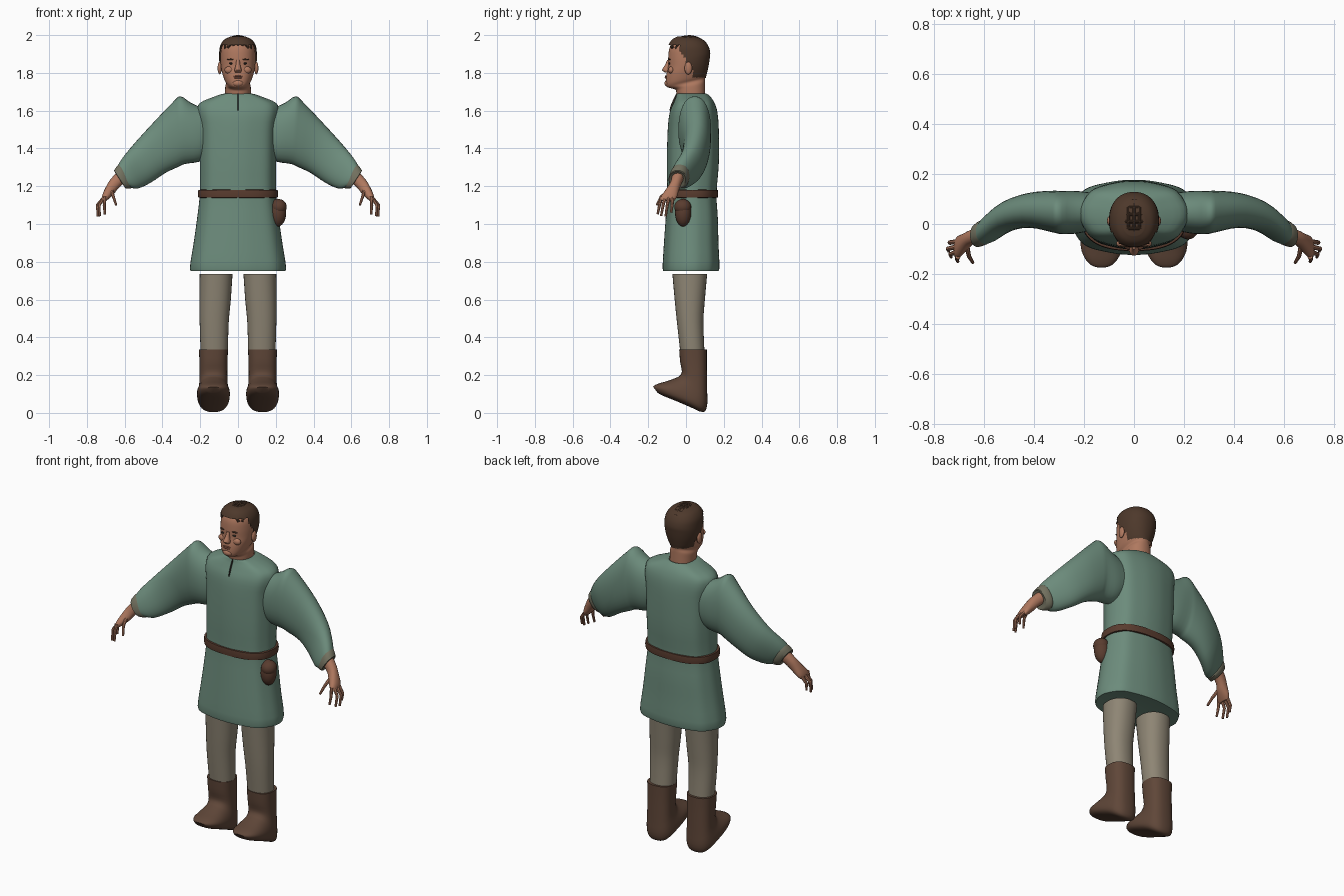
import bpy, bmesh, math
from mathutils import Vector

if "Cube" in bpy.data.objects:
    bpy.data.objects.remove(bpy.data.objects["Cube"])


def material(name, rgb):
    m = bpy.data.materials.new(name)
    m.use_nodes = True
    m.diffuse_color = (*rgb, 1)
    m.node_tree.nodes["Principled BSDF"].inputs["Base Color"].default_value = (*rgb, 1)
    return m


GREEN = material("green cloth", (.15, .26, .20))
CUFF = material("cuff trim", (.17, .165, .115))
LINEN = material("linen trousers", (.27, .235, .175))
BOOT = material("boot leather", (.115, .062, .040))
BELT = material("belt leather", (.10, .045, .028))
SKIN = material("skin", (.43, .19, .115))
LIPS = material("lips", (.30, .11, .07))
HAIR = material("brown hair", (.075, .04, .024))
DARK = material("dark line", (.03, .025, .02))


def finish(name, bm, mat):
    bmesh.ops.recalc_face_normals(bm, faces=bm.faces)
    me = bpy.data.meshes.new(name)
    bm.to_mesh(me)
    bm.free()
    me.materials.append(mat)
    ob = bpy.data.objects.new(name, me)
    bpy.context.collection.objects.link(ob)
    return ob


def smooth_rings(rings, sub):
    """Catmull-Rom interpolation between the given rings."""
    out = []
    for i in range(len(rings) - 1):
        p = [rings[max(0, min(len(rings) - 1, i + k))] for k in (-1, 0, 1, 2)]
        for s in range(sub):
            t = s / sub
            out.append([.5 * (2*b + (c - a)*t + (2*a - 5*b + 4*c - d)*t*t + (3*b - a - 3*c + d)*t**3)
                        for a, b, c, d in zip(*p)])
    return out + [list(rings[-1])]


def loft(name, rings, mat, axis="x", side=1, shift=0, sub=3, n=32, power=2.2, ripple=0, keep=None):
    """Skin rings (p1, z1, p2, z2, offset, half width); the width runs along the axis."""
    bm = bmesh.new()
    loops = []
    for p1, z1, p2, z2, off, hw in smooth_rings(rings, sub):
        loop = []
        for k in range(n):
            t = 2 * math.pi * k / n
            c, s = (math.copysign(abs(f) ** (2 / power), f) for f in (math.cos(t), math.sin(t)))
            r = 1 + ripple * math.cos(8 * t)
            p = (p1 + p2) / 2 + (p1 - p2) / 2 * c * r
            z = (z1 + z2) / 2 + (z1 - z2) / 2 * c * r
            w = off + hw * s * r
            x, y = (w, p) if axis == "x" else (p, w)
            loop.append(bm.verts.new((side * (x + shift), y, z)))
        loops.append(loop)
    for a, b in zip(loops, loops[1:]):
        for k in range(n):
            bm.faces.new((a[k], a[(k + 1) % n], b[(k + 1) % n], b[k]))
    bm.faces.new(loops[0])
    bm.faces.new(loops[-1])
    if keep:
        bad = [f for f in bm.faces if not keep(f.calc_center_median())]
        bmesh.ops.delete(bm, geom=bad, context="FACES")
    return finish(name, bm, mat)


def ellipsoid(name, centre, radii, mat):
    bm = bmesh.new()
    bmesh.ops.create_uvsphere(bm, u_segments=20, v_segments=12, radius=1)
    for v in bm.verts:
        v.co = Vector(centre) + Vector(a * b for a, b in zip(v.co, radii))
    return finish(name, bm, mat)


def tubes(name, paths, radius, mat, tip=1.0):
    """Several round tubes, optionally tapered, as one mesh object."""
    cu = bpy.data.curves.new(name, "CURVE")
    cu.dimensions = "3D"
    cu.bevel_depth, cu.bevel_resolution, cu.use_fill_caps = radius, 2, True
    for pts in paths:
        sp = cu.splines.new("POLY")
        sp.points.add(len(pts) - 1)
        for i, (pt, co) in enumerate(zip(sp.points, pts)):
            pt.co = (*co, 1)
            pt.radius = 1 + (tip - 1) * i / (len(pts) - 1)
    tmp = bpy.data.objects.new(name, cu)
    bm = bmesh.new()
    bpy.context.collection.objects.link(tmp)
    bpy.context.view_layer.update()
    me = bpy.data.meshes.new_from_object(tmp.evaluated_get(bpy.context.evaluated_depsgraph_get()))
    bm.from_mesh(me)
    bpy.data.objects.remove(tmp)
    bpy.data.meshes.remove(me)
    return finish(name, bm, mat)


def level(z, front, back, half):
    return (front, z, back, z, 0, half)


# Tunic, belt, collar slit and pouch
loft("tunic", [level(.752, -.11, .16, .235), level(.765, -.122, .175, .252), level(.9, -.115, .17, .232),
               level(1.03, -.106, .167, .214), level(1.16, -.098, .16, .2), level(1.32, -.1, .172, .2),
               level(1.5, -.095, .172, .203), level(1.59, -.085, .165, .215), level(1.64, -.065, .15, .2),
               level(1.672, -.052, .13, .13), level(1.69, -.047, .108, .075), level(1.68, -.035, .1, .06)],
     GREEN, power=2.5, ripple=.012, n=64)
loft("belt", [level(1.138, -.095, .155, .195), level(1.14, -.106, .168, .21), level(1.16, -.108, .17, .213),
              level(1.18, -.106, .168, .21), level(1.182, -.095, .155, .195)], BELT, power=2.5, sub=1, n=64)
loft("collar_slit", [(-.089, 1.6, -.075, 1.6, 0, .003), (-.076, 1.64, -.06, 1.64, 0, .003),
                     (-.052, 1.69, -.04, 1.685, 0, .003)], DARK, n=8)
ellipsoid("pouch", (.21, -.015, 1.06), (.045, .043, .074), BELT)
ellipsoid("pouch_flap", (.216, -.017, 1.09), (.042, .045, .042), BELT)

# Head with neck
head = [(-.04, 1.65, .10, 1.67, 0, .068), (-.05, 1.69, .10, 1.72, 0, .068), (-.058, 1.712, .10, 1.75, 0, .067),
        (-.098, 1.724, .10, 1.77, 0, .062), (-.107, 1.745, .105, 1.79, 0, .073), (-.104, 1.79, .114, 1.83, 0, .086),
        (-.095, 1.83, .12, 1.87, 0, .092), (-.094, 1.88, .122, 1.9, 0, .093), (-.088, 1.93, .112, 1.935, 0, .088),
        (-.068, 1.965, .088, 1.965, 0, .068), (-.04, 1.982, .05, 1.982, 0, .036)]
loft("head", head, SKIN, sub=4, n=48)


def above_hairline(c):
    # Fringe in front, sideburns at the temples, low at the nape
    if c.y < -.035:
        return c.z > 1.945
    if c.y < 0:
        return c.z > 1.87 - c.y * 1.5
    return c.z > (1.84 if c.y < .035 else 1.775)


loft("hair_cap", [(a - .007, z1 + .01, b + .006, z2 + .008, 0, w + .007) for a, z1, b, z2, _, w in head[2:]],
     HAIR, sub=5, n=64, keep=above_hairline)

# Combed locks over the crown, lengthwise and crosswise
locks = []
for i in range(-3, 4):
    f = math.sqrt(1 - (i * .022 / .1) ** 2)
    locks.append([(i * .022, .015 + .115 * f * math.cos(t), 1.885 + .108 * f * math.sin(t))
                  for t in [math.pi * (.22 + .066 * k) for k in range(10)]])
    f = math.sqrt(1 - (i * .028 / .125) ** 2)
    locks.append([(.096 * f * math.cos(t), .01 + i * .028, 1.885 + .108 * f * math.sin(t))
                  for t in [math.pi * (.2 + .066 * k) for k in range(10)]])
tubes("hair_locks", locks, .007, HAIR)

# Face
loft("nose", [(-.1, 1.868, -.08, 1.868, 0, .009), (-.112, 1.84, -.08, 1.84, 0, .012),
              (-.127, 1.816, -.08, 1.812, 0, .019), (-.112, 1.803, -.08, 1.802, 0, .015)], SKIN, n=16)
ellipsoid("upper_lip", (0, -.106, 1.782), (.024, .006, .004), LIPS)
ellipsoid("lower_lip", (0, -.106, 1.774), (.02, .007, .005), LIPS)
ellipsoid("chin", (0, -.098, 1.745), (.028, .016, .018), SKIN)
for side, word in ((1, "left"), (-1, "right")):
    ellipsoid(word + "_eye", (side * .036, -.087, 1.85), (.013, .005, .005), DARK)
    ellipsoid(word + "_brow", (side * .037, -.087, 1.871), (.021, .006, .004), HAIR)
    ellipsoid(word + "_cheek", (side * .045, -.078, 1.815), (.026, .016, .02), SKIN)
    ellipsoid(word + "_ear", (side * .097, .012, 1.825), (.011, .02, .033), SKIN)

# Arms and legs, both sides
for side, word in ((1, "left"), (-1, "right")):
    loft(word + "_sleeve", [(.18, 1.61, .16, 1.36, .05, .075), (.25, 1.642, .205, 1.33, .047, .085),
                            (.305, 1.676, .28, 1.318, .046, .086), (.345, 1.645, .31, 1.305, .05, .083),
                            (.45, 1.535, .385, 1.27, .055, .07), (.55, 1.425, .46, 1.22, .032, .062),
                            (.615, 1.345, .53, 1.188, -.015, .055), (.64, 1.3, .575, 1.195, -.04, .045)],
         GREEN, axis="y", side=side)
    loft(word + "_cuff", [(.622, 1.318, .562, 1.198, -.03, .045), (.634, 1.314, .568, 1.188, -.033, .051),
                          (.656, 1.284, .594, 1.188, -.045, .047), (.65, 1.276, .6, 1.196, -.046, .04)],
         CUFF, axis="y", side=side, sub=2)
    loft(word + "_palm", [(.64, 1.275, .595, 1.225, -.042, .032), (.676, 1.235, .633, 1.19, -.055, .029),
                          (.7, 1.195, .656, 1.16, -.073, .035), (.718, 1.155, .682, 1.135, -.09, .043),
                          (.722, 1.128, .7, 1.12, -.099, .038)], SKIN, axis="y", side=side, n=20)
    fingers = []
    for y0, tip in ((-.13, (.705, -.15, 1.052)), (-.11, (.732, -.132, 1.042)),
                    (-.09, (.742, -.108, 1.04)), (-.07, (.735, -.078, 1.06))):
        fingers.append([(side * .705, y0, 1.145), (side * (tip[0] + .003), (y0 + tip[1]) / 2, 1.1),
                        (side * tip[0], tip[1], tip[2])])
    fingers.append([(side * .67, -.085, 1.18), (side * .66, -.13, 1.145), (side * .645, -.155, 1.1)])
    tubes(word + "_fingers", fingers, .0105, SKIN, tip=.6)

    loft(word + "_trouser_leg", [(-.072, .735, .112, .735, -.01, .087), (-.06, .6, .1, .6, -.005, .083),
                                 (-.048, .48, .092, .48, 0, .077), (-.03, .32, .098, .32, 0, .072)],
         LINEN, side=side, shift=.126)
    loft(word + "_boot", [(-.036, .335, .11, .335, 0, .077), (-.031, .27, .11, .25, 0, .074),
                          (-.022, .22, .112, .12, 0, .074), (-.033, .197, .112, .04, 0, .079),
                          (-.052, .186, .09, .004, 0, .084), (-.095, .17, .02, .032, 0, .087),
                          (-.14, .157, -.06, .066, 0, .08), (-.166, .146, -.12, .09, 0, .058),
                          (-.174, .138, -.15, .106, 0, .035)],
         BOOT, side=side, shift=.13, power=2.5)

# Smooth shading with sharp rims kept
bpy.ops.object.select_all(action="DESELECT")
for ob in bpy.context.scene.objects:
    if ob.type == "MESH":
        ob.select_set(True)
        bpy.context.view_layer.objects.active = ob
bpy.ops.object.shade_smooth_by_angle(angle=math.radians(40))
